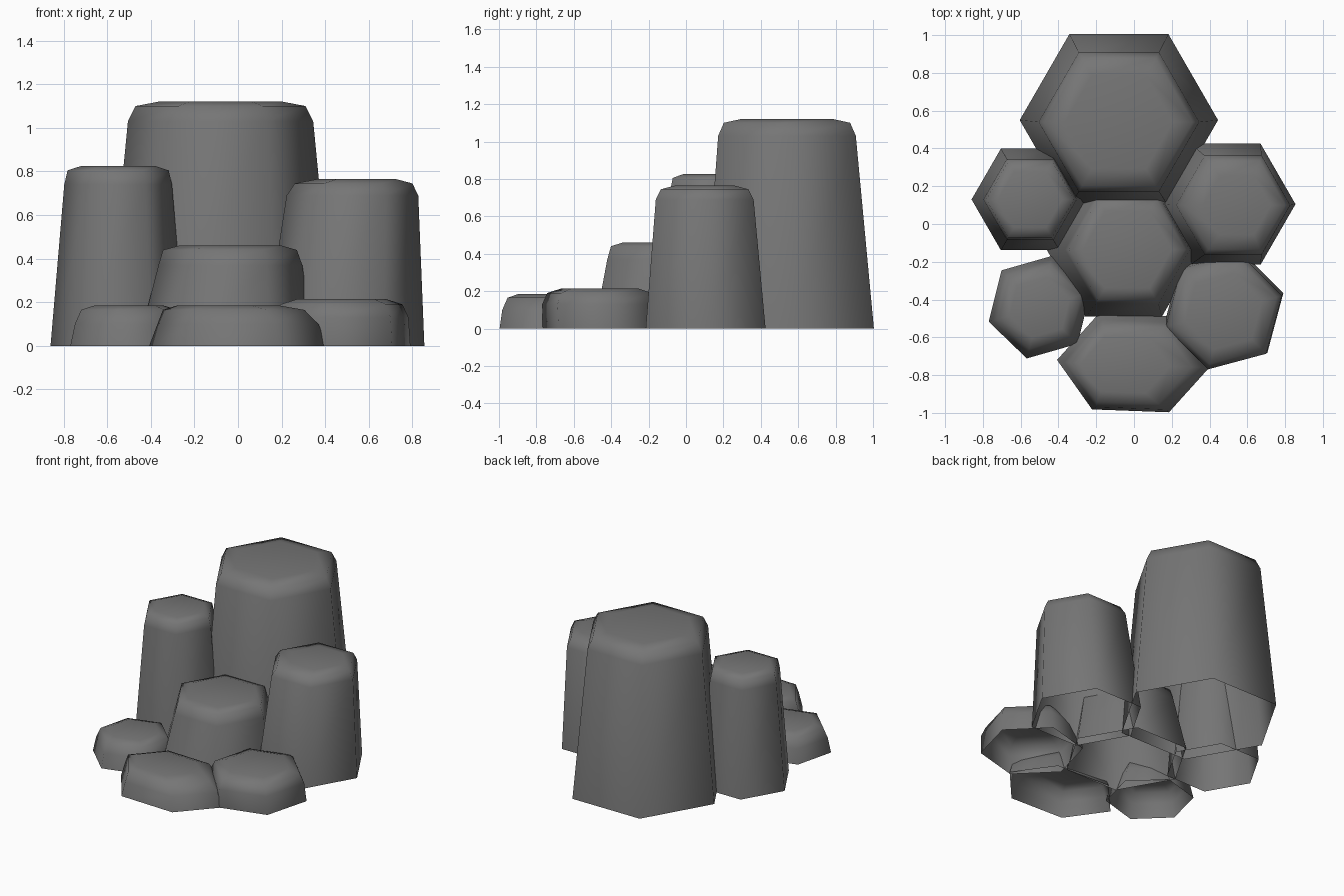
import bpy, bmesh, math

if "Cube" in bpy.data.objects:
    bpy.data.objects.remove(bpy.data.objects["Cube"])

stone = bpy.data.materials.new("basalt grey")
stone.diffuse_color = (0.18, 0.18, 0.18, 1)
stone.use_nodes = True
stone.node_tree.nodes["Principled BSDF"].inputs["Base Color"].default_value = stone.diffuse_color


def column(name, rot, rings, sy=1.0):
    """Open-bottomed hexagonal column; rings are (z, centre x, centre y, radius)."""
    bm = bmesh.new()
    loops = []
    for z, cx, cy, r in rings:
        loop = []
        for i in range(6):
            a = math.radians(rot + 60 * i)
            loop.append(bm.verts.new((cx + r * math.cos(a), cy + sy * r * math.sin(a), z)))
        loops.append(loop)
    for low, high in zip(loops, loops[1:]):
        for i in range(6):
            j = (i + 1) % 6
            bm.faces.new((low[i], low[j], high[j], high[i]))
    bm.faces.new(loops[-1])
    for f in bm.faces:
        f.smooth = True
    mesh = bpy.data.meshes.new(name)
    bm.to_mesh(mesh)
    bm.free()
    mesh.materials.append(stone)
    ob = bpy.data.objects.new(name, mesh)
    bpy.context.collection.objects.link(ob)


# Tall columns at the back
column("tall_back_column", 0, [(0, -.08, .55, .525), (1.03, -.08, .54, .425),
                               (1.10, -.08, .54, .39), (1.12, -.08, .54, .285)])
column("left_column", 0, [(0, -.55, .13, .31), (.74, -.55, .13, .247),
                          (.805, -.55, .13, .232), (.825, -.55, .13, .17)])
column("right_column", 0, [(0, .485, .105, .37), (.69, .525, .10, .302),
                           (.745, .53, .10, .27), (.765, .545, .10, .18)])
# Middle step
column("centre_column", 0, [(0, -.055, -.14, .405), (.37, -.035, -.135, .33),
                            (.44, -.037, -.135, .307), (.46, -.035, -.135, .235)])
# Low stones at the front
column("front_stone", -3, [(0, 0, -.735, .408), (.10, 0, -.745, .37),
                           (.165, -.02, -.745, .325), (.185, -.045, -.745, .235)], sy=.72)
column("front_left_stone", 16, [(0, -.5, -.44, .28), (.10, -.5, -.44, .258),
                                (.165, -.5, -.44, .228), (.185, -.5, -.44, .165)])
column("front_right_stone", 15, [(0, .475, -.45, .327), (.13, .475, -.462, .318),
                                 (.19, .475, -.462, .29), (.215, .475, -.462, .21)])
